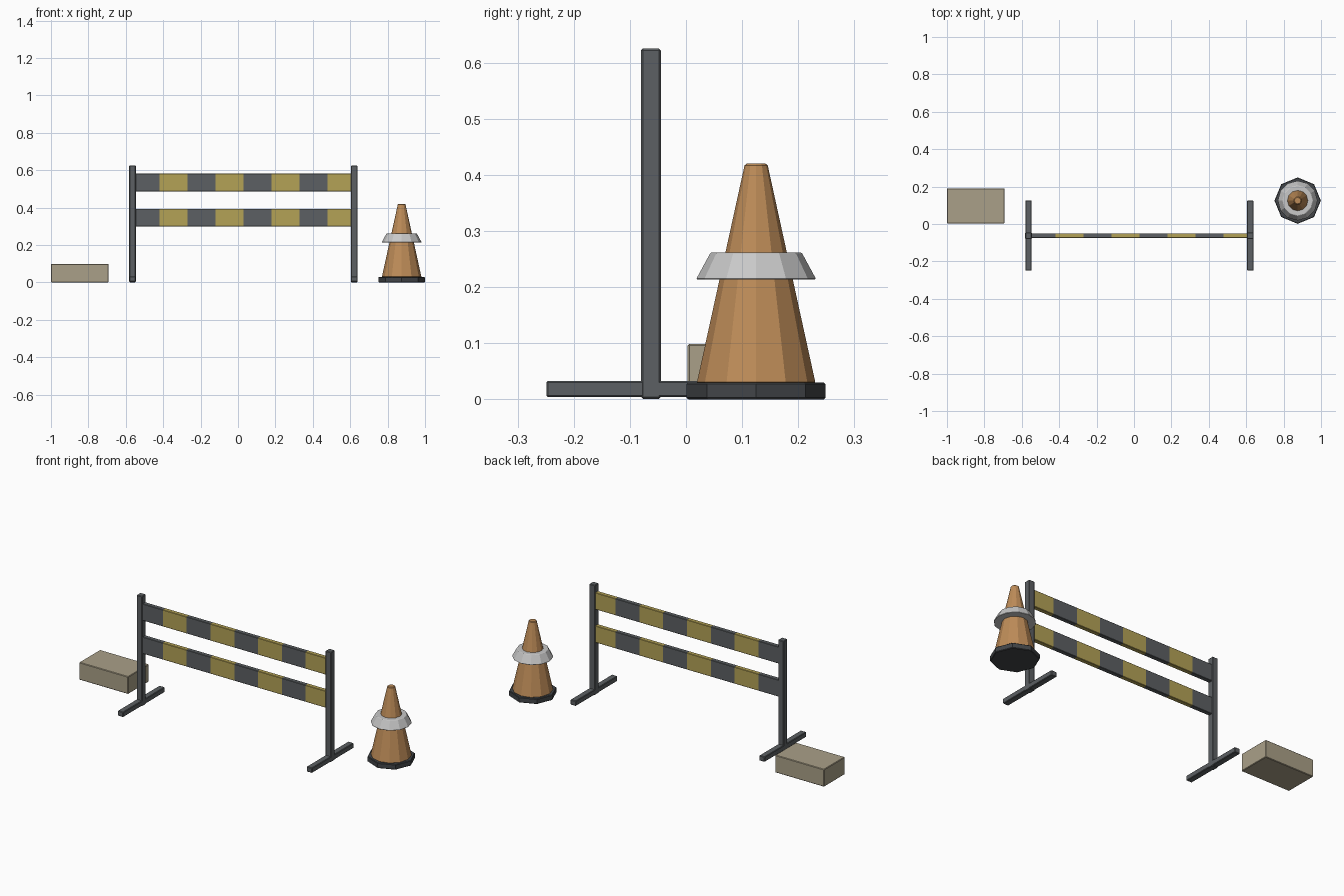
import bpy, bmesh, math
from mathutils import Matrix, Vector

if "Cube" in bpy.data.objects:
    bpy.data.objects.remove(bpy.data.objects["Cube"])


def material(name, srgb):
    m = bpy.data.materials.new(name)
    m.diffuse_color = [(c / 255 / 12.92 if c < 11 else ((c / 255 + 0.055) / 1.055) ** 2.4) for c in srgb] + [1]
    m.use_nodes = True
    m.node_tree.nodes["Principled BSDF"].inputs["Base Color"].default_value = m.diffuse_color
    return m


STEEL = material("steel grey", (92, 96, 99))
YELLOW = material("faded yellow", (180, 162, 86))
ORANGE = material("cone orange", (190, 140, 88))
RUBBER = material("dark rubber", (66, 69, 72))
WHITE = material("reflective white", (200, 200, 200))
STONE = material("block beige", (170, 160, 136))


def finish(name, bm, mats, bevel):
    me = bpy.data.meshes.new(name)
    bm.to_mesh(me)
    bm.free()
    ob = bpy.data.objects.new(name, me)
    bpy.context.collection.objects.link(ob)
    for m in mats:
        me.materials.append(m)
    if bevel:
        mod = ob.modifiers.new("bevel", 'BEVEL')
        mod.width = bevel
        mod.segments = 1
        mod.limit_method = 'ANGLE'
        mod.angle_limit = math.radians(50)
    return ob


def box_mesh(lo, hi):
    lo, hi = Vector(lo), Vector(hi)
    bm = bmesh.new()
    bmesh.ops.create_cube(bm, size=1, matrix=Matrix.Translation((lo + hi) / 2) @ Matrix.Diagonal((*(hi - lo), 1)))
    return bm


def frustum(name, sides, r1, r2, z1, z2, mat, bevel):
    bm = bmesh.new()
    bmesh.ops.create_cone(bm, cap_ends=True, segments=sides, radius1=r1, radius2=r2, depth=z2 - z1,
                          matrix=Matrix.Translation((0.875, 0.125, (z1 + z2) / 2)))
    return finish(name, bm, [mat], bevel)


# barrier stands: upright post and crosswise foot at each end
MID = 0.029
for side, s in (("left", -1), ("right", 1)):
    x = MID + s * 0.593
    finish(side + "_post", box_mesh((x - 0.0175, -0.08, 0.001), (x + 0.0175, -0.045, 0.625)), [STEEL], 0.003)
    finish(side + "_foot", box_mesh((x - 0.0172, -0.249, 0.004), (x + 0.0172, 0.125, 0.033)), [STEEL], 0.003)

# striped boards: cut into eight bands, coloured alternately
STRIPE = 0.1495
for name, z in (("lower_board", 0.299), ("upper_board", 0.487)):
    x0 = MID - 4 * STRIPE
    bm = box_mesh((x0, -0.075, z), (x0 + 8 * STRIPE, -0.050, z + 0.095))
    for i in range(1, 8):
        bmesh.ops.bisect_plane(bm, geom=bm.verts[:] + bm.edges[:] + bm.faces[:],
                               plane_co=(x0 + i * STRIPE, 0, 0), plane_no=(1, 0, 0))
    for f in bm.faces:
        f.material_index = int((f.calc_center_median().x - x0) / STRIPE + 1e-4) % 2
    finish(name, bm, [STEEL, YELLOW], 0.002)

# traffic cone: octagonal base, twelve-sided body, flared collar
frustum("cone_base", 8, 0.124, 0.124, 0.0, 0.030, RUBBER, 0.003)
frustum("cone_body", 12, 0.106, 0.020, 0.028, 0.420, ORANGE, 0.003)
frustum("cone_collar", 12, 0.107, 0.081, 0.214, 0.262, WHITE, 0.002)

# loose block beside the barrier
finish("block", box_mesh((-1.0, 0.003, 0.0), (-0.692, 0.19, 0.099)), [STONE], 0.003)
